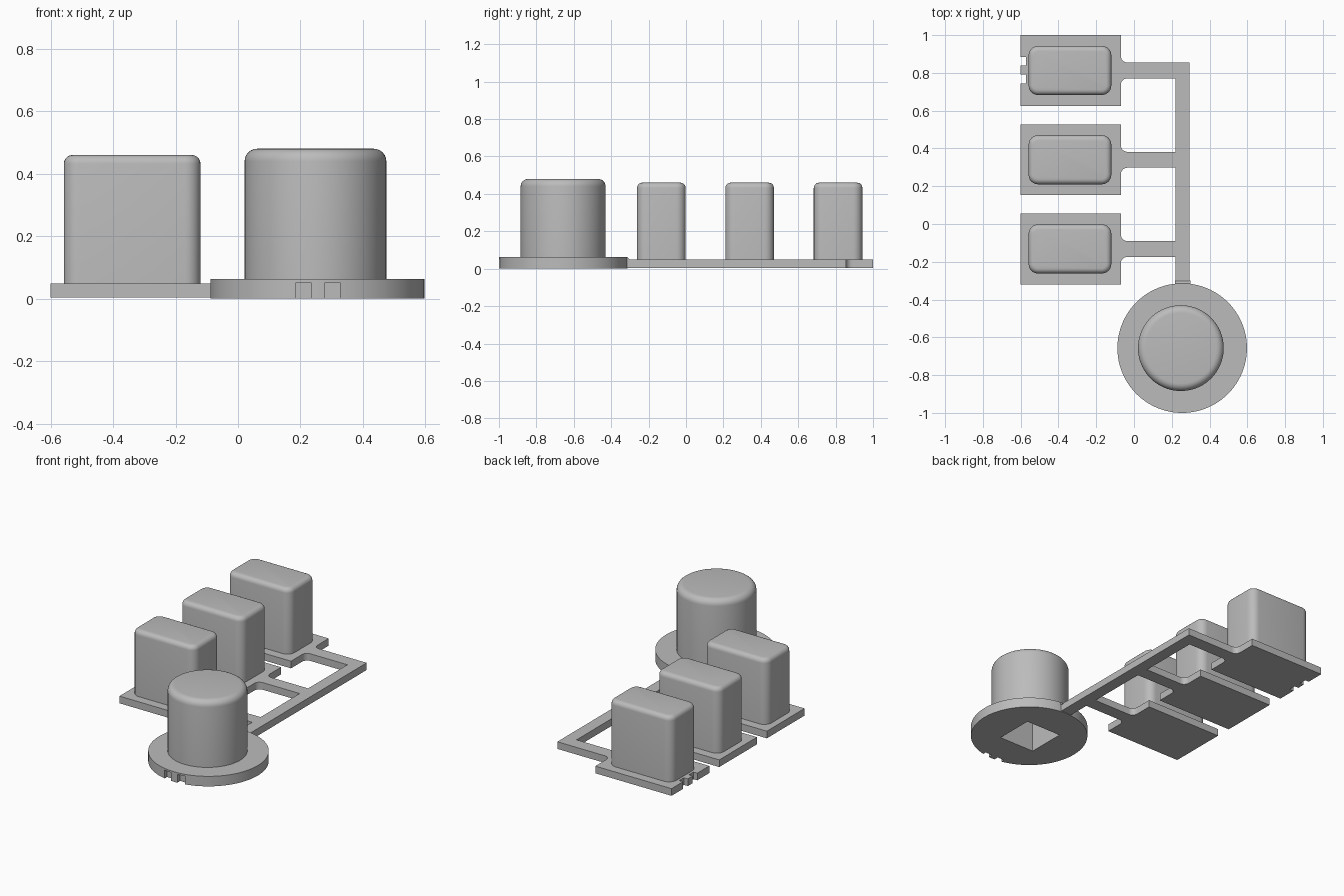
import bpy, bmesh, math

old = bpy.data.objects.get("Cube")
if old:
    bpy.data.objects.remove(old, do_unlink=True)

grey = bpy.data.materials.new("plain grey")
grey.use_nodes = True
GREY = (0.5, 0.5, 0.5, 1)
grey.diffuse_color = GREY
grey.node_tree.nodes["Principled BSDF"].inputs["Base Color"].default_value = GREY


def finish(name, bm, smooth=True):
    bmesh.ops.recalc_face_normals(bm, faces=bm.faces)
    mesh = bpy.data.meshes.new(name)
    bm.to_mesh(mesh)
    bm.free()
    mesh.materials.append(grey)
    obj = bpy.data.objects.new(name, mesh)
    bpy.context.collection.objects.link(obj)
    if smooth:
        bpy.ops.object.select_all(action='DESELECT')
        obj.select_set(True)
        bpy.context.view_layer.objects.active = obj
        bpy.ops.object.shade_smooth_by_angle(angle=math.radians(35))
    return obj


def box_mesh(lo, hi):
    bm = bmesh.new()
    bmesh.ops.create_cube(bm, size=1)
    for v in bm.verts:
        v.co = [a if c < 0 else b for c, a, b in zip(v.co, lo, hi)]
    return bm


def extrude_outline(points, z0, z1):
    bm = bmesh.new()
    face = bm.faces.new([bm.verts.new((x, y, z0)) for x, y in points])
    top = bmesh.ops.extrude_face_region(bm, geom=[face])["geom"]
    for v in top:
        if isinstance(v, bmesh.types.BMVert):
            v.co.z = z1
    return bm


def cylinder(name, x, y, r, z0, z1, bevel=0):
    bm = bmesh.new()
    bmesh.ops.create_cone(bm, cap_ends=True, segments=96, radius1=r, radius2=r, depth=1)
    for v in bm.verts:
        v.co = (v.co.x + x, v.co.y + y, z0 if v.co.z < 0 else z1)
    if bevel:
        rim = [e for e in bm.edges if all(v.co.z == max(w.co.z for w in e.verts) > (z0 + z1) / 2
                                         for v in e.verts)]
        bmesh.ops.bevel(bm, geom=rim, offset=bevel, segments=6, profile=0.5, affect='EDGES')
    return finish(name, bm)


def cut(obj, cutter):
    mod = obj.modifiers.new("cut", 'BOOLEAN')
    mod.operation = 'DIFFERENCE'
    mod.solver = 'EXACT'
    mod.object = cutter
    bpy.context.view_layer.objects.active = obj
    bpy.ops.object.modifier_apply(modifier=mod.name)


# Comb-shaped frame: spine, three arms with filleted roots, three plates
X_LEFT, X_PLATE, X_IN, X_OUT = -0.6, -0.07, 0.22, 0.295
FILLET, ARM = 0.035, 0.042
CENTRES = [0.813, 0.34, -0.132]


def fillet(y, side):
    """Points from the arm edge out to the plate edge."""
    pts = []
    for i in range(7):
        a = math.pi / 2 * i / 6
        pts.append((X_PLATE + FILLET * (1 - math.sin(a)),
                    y + side * (ARM + FILLET * (1 - math.cos(a)))))
    return pts


outline = [(X_OUT, -0.33), (X_OUT, CENTRES[0] + ARM)]
for i, y in enumerate(CENTRES):
    if i:
        outline.append((X_IN, y + ARM))
    outline += fillet(y, 1)
    outline += [(X_PLATE, y + 0.187), (X_LEFT, y + 0.187)]
    if i == 0:
        # two locating notches in the rear plate
        for top, bottom in ((0.072, 0.026), (-0.022, -0.068)):
            outline += [(X_LEFT, y + top), (X_LEFT + 0.027, y + top),
                        (X_LEFT + 0.027, y + bottom), (X_LEFT, y + bottom)]
    outline += [(X_LEFT, y - 0.187), (X_PLATE, y - 0.187)]
    outline += fillet(y, -1)[::-1]
    outline.append((X_IN, y - ARM))
outline.append((X_IN, -0.33))
finish("frame", extrude_outline(outline, 0.004, 0.049))

# Rounded rectangular buttons
for name, y in zip(("rear_button", "middle_button", "front_button"), CENTRES):
    bm = box_mesh((-0.558, y - 0.13, 0.04), (-0.12, y + 0.13, 0.46))
    upright = [e for e in bm.edges if abs(e.verts[0].co.z - e.verts[1].co.z) > 0.1]
    bmesh.ops.bevel(bm, geom=upright, offset=0.05, segments=6, profile=0.5, affect='EDGES')
    rim = [e for e in bm.edges if all(v.co.z > 0.45 for v in e.verts)]
    bmesh.ops.bevel(bm, geom=rim, offset=0.028, segments=5, profile=0.5, affect='EDGES')
    finish(name, bm)

# Round button on a flanged disc
disc = cylinder("disc", 0.255, -0.657, 0.343, 0, 0.063)
knob = cylinder("round_button", 0.248, -0.657, 0.227, 0.05, 0.48, 0.04)

# Square socket underneath, and two notches in the front of the disc
socket = finish("socket_cutter", box_mesh((0.125, -0.78, -0.1), (0.371, -0.534, 0.38)), False)
cut(disc, socket)
cut(knob, socket)
cutters = [socket]
for x in (0.21, 0.302):
    notch = finish("notch_cutter", box_mesh((x - 0.024, -1.1, -0.1), (x + 0.024, -0.97, 0.052)), False)
    cut(disc, notch)
    cutters.append(notch)
for c in cutters:
    bpy.data.objects.remove(c, do_unlink=True)

# Small ramp joining the spine to the disc
bm = extrude_outline([(-0.33, 0.045), (-0.298, 0.045), (-0.315, 0.063), (-0.33, 0.063)], 0.217, 0.298)
for v in bm.verts:
    v.co = (v.co.z, v.co.x, v.co.y)
finish("spine_ramp", bm, False)
